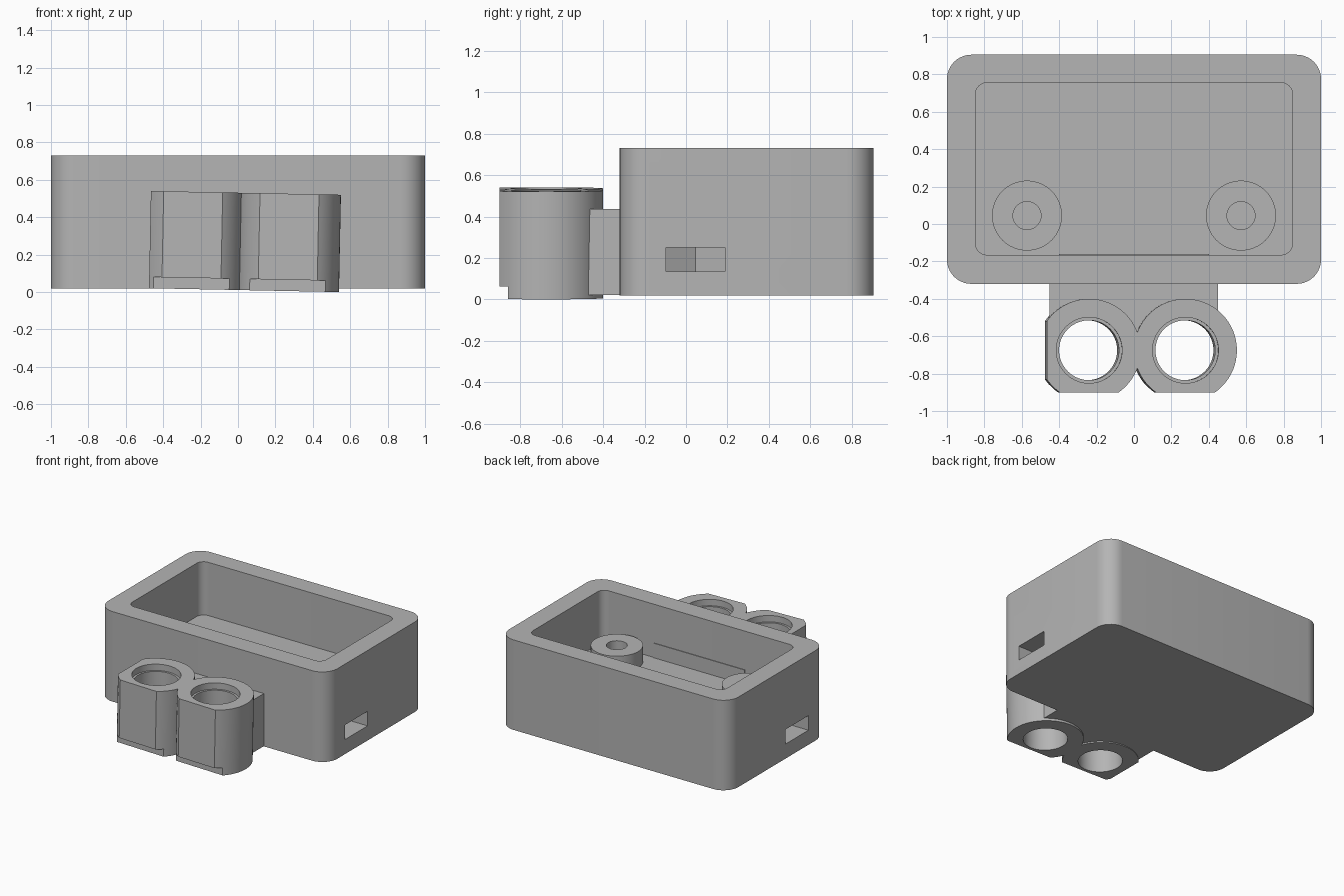
import bpy, bmesh, math
from mathutils import Matrix

if "Cube" in bpy.data.objects:
    bpy.data.objects.remove(bpy.data.objects["Cube"], do_unlink=True)

grey = bpy.data.materials.new("plain grey")
grey.use_nodes = True
grey.diffuse_color = (0.46, 0.46, 0.46, 1)
grey.node_tree.nodes["Principled BSDF"].inputs["Base Color"].default_value = (0.46, 0.46, 0.46, 1)

# The tube pair leans slightly sideways
LEAN = Matrix.Translation((0, 0, 0.011)) @ Matrix.Rotation(math.radians(1.15), 4, 'Y')


def prism(name, points, z0, z1):
    """Extrude a plan outline between two heights."""
    bm = bmesh.new()
    base = bm.faces.new([bm.verts.new((x, y, z0)) for x, y in points])
    up = bmesh.ops.extrude_face_region(bm, geom=[base])
    verts = [v for v in up["geom"] if isinstance(v, bmesh.types.BMVert)]
    bmesh.ops.translate(bm, verts=verts, vec=(0, 0, z1 - z0))
    bmesh.ops.recalc_face_normals(bm, faces=bm.faces)
    mesh = bpy.data.meshes.new(name)
    bm.to_mesh(mesh)
    bm.free()
    mesh.materials.append(grey)
    ob = bpy.data.objects.new(name, mesh)
    bpy.context.collection.objects.link(ob)
    return ob


def circle(cx, cy, r, n=64):
    return [(cx + r * math.cos(math.tau * i / n), cy + r * math.sin(math.tau * i / n)) for i in range(n)]


def rect(x0, x1, y0, y1):
    return [(x0, y0), (x1, y0), (x1, y1), (x0, y1)]


def rounded(x0, x1, y0, y1, r, n=10):
    corners = [(x1 - r, y1 - r), (x0 + r, y1 - r), (x0 + r, y0 + r), (x1 - r, y0 + r)]
    return [(cx + r * math.cos(math.pi / 2 * (k + i / n)), cy + r * math.sin(math.pi / 2 * (k + i / n)))
            for k, (cx, cy) in enumerate(corners) for i in range(n + 1)]


def combine(ob, other, operation):
    """Apply a boolean and discard the second object."""
    mod = ob.modifiers.new("bool", 'BOOLEAN')
    mod.operation = operation
    mod.solver = 'EXACT'
    mod.object = other
    bpy.context.view_layer.update()
    result = bpy.data.meshes.new_from_object(ob.evaluated_get(bpy.context.evaluated_depsgraph_get()))
    ob.modifiers.clear()
    ob.data = result
    bpy.data.objects.remove(other, do_unlink=True)


def smooth(ob):
    bpy.ops.object.select_all(action='DESELECT')
    ob.select_set(True)
    bpy.context.view_layer.objects.active = ob
    bpy.ops.object.shade_smooth_by_angle(angle=math.radians(30))


# Open tray with a thick wall
tray = prism("tray", rounded(-1, 1, -0.32, 0.905, 0.13), 0.02, 0.73)
combine(tray, prism("cavity", rounded(-0.847, 0.847, -0.165, 0.755, 0.06), 0.31, 0.9), 'DIFFERENCE')

# Screw posts with a nut slot entering from each end
for s in (-1, 1):
    px, py, half = 0.572, 0.045, 0.1425
    nut = half / math.cos(math.pi / 6)
    combine(tray, prism("post", circle(s * px, py, 0.187), 0.28, 0.44), 'UNION')
    slot = [(1.1, py - half), (1.1, py + half), (px - nut / 2, py + half), (px - nut, py), (px - nut / 2, py - half)]
    combine(tray, prism("slot", [(s * x, y) for x, y in slot], 0.135, 0.25), 'DIFFERENCE')
    combine(tray, prism("screw_hole", circle(s * px, py, 0.075, 32), 0.2, 0.6), 'DIFFERENCE')
smooth(tray)

# Thin lip on the inside of the front wall
prism("inner_lip", rect(-0.4, 0.4, -0.2, -0.16), 0.29, 0.425)

# Pair of tubes, flattened at the front and on one side
HEIGHT = 0.52
CENTRES = (-0.25, 0.265)
TUBE_Y = -0.675
tubes = prism("tubes", circle(CENTRES[0], TUBE_Y, 0.275), 0, HEIGHT)
combine(tubes, prism("second_tube", circle(CENTRES[1], TUBE_Y, 0.275), 0, HEIGHT), 'UNION')
combine(tubes, prism("front_cut", rect(-1, 1, -1.2, -0.9), -0.2, 0.8), 'DIFFERENCE')
combine(tubes, prism("foot_cut", rect(-1, 1, -1.2, -0.86), -0.2, 0.06), 'DIFFERENCE')
combine(tubes, prism("side_cut", rect(-1, -0.476, -1.2, 0), -0.2, 0.8), 'DIFFERENCE')
tubes.data.transform(LEAN)

# Block joining the tubes to the tray
combine(tubes, prism("mount", rect(-0.453, 0.45, -0.6, -0.25), 0.022, 0.437), 'UNION')

# Bores with a shallow wider mouth
for cx in CENTRES:
    for radius, bottom in ((0.16, -0.3), (0.176, HEIGHT - 0.05)):
        bore = prism("bore", circle(cx, TUBE_Y, radius), bottom, 0.8)
        bore.data.transform(LEAN)
        combine(tubes, bore, 'DIFFERENCE')
smooth(tubes)
